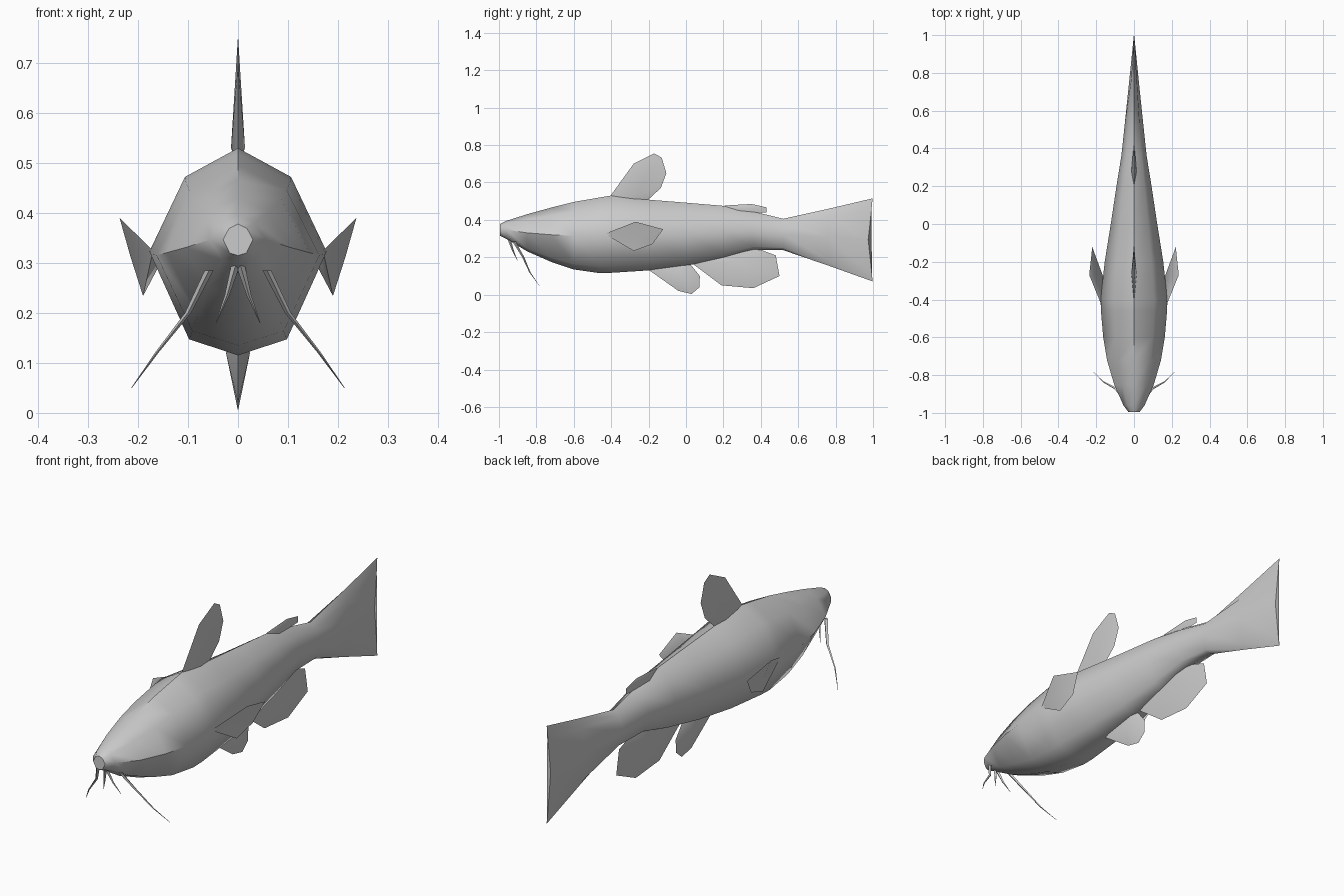
import bpy, bmesh
from mathutils import Vector

if "Cube" in bpy.data.objects:
    bpy.data.objects.remove(bpy.data.objects["Cube"])


def finish(name, bm, angle=0.9):
    bmesh.ops.recalc_face_normals(bm, faces=bm.faces)
    mesh = bpy.data.meshes.new(name)
    bm.to_mesh(mesh)
    bm.free()
    obj = bpy.data.objects.new(name, mesh)
    bpy.context.collection.objects.link(obj)
    bpy.ops.object.select_all(action='DESELECT')
    obj.select_set(True)
    bpy.context.view_layer.objects.active = obj
    bpy.ops.object.shade_smooth_by_angle(angle=angle)
    return obj


def loft(name, rings):
    """Skin closed rings of points and cap both ends."""
    bm = bmesh.new()
    vs = [[bm.verts.new(p) for p in r] for r in rings]
    n = len(vs[0])
    for a, b in zip(vs, vs[1:]):
        for i in range(n):
            j = (i + 1) % n
            bm.faces.new((a[i], a[j], b[j], b[i]))
    bm.faces.new(vs[0])
    bm.faces.new(vs[-1])
    return finish(name, bm)


def fin(name, outline, side_a, side_b):
    """Sharp-edged fin: the outline is fanned to a raised point on each side."""
    bm = bmesh.new()
    edge = [bm.verts.new(p) for p in outline]
    for apex in (bm.verts.new(side_a), bm.verts.new(side_b)):
        for i, v in enumerate(edge):
            bm.faces.new((v, edge[(i + 1) % len(edge)], apex))
    return finish(name, bm)


# Body and tail: eight-sided sections (y, top, bottom, half width)
SECTION = [(0, 1), (.6, .72), (1, 0), (.56, -.84), (0, -1),
           (-.56, -.84), (-1, 0), (-.6, .72)]
STATIONS = [(-.995, .378, .315, .03), (-.96, .395, .298, .056),
            (-.85, .43, .232, .105), (-.72, .466, .175, .143),
            (-.6, .496, .135, .163), (-.46, .52, .115, .175),
            (-.4, .53, .117, .177), (-.2, .508, .13, .155),
            (0, .492, .155, .123), (.2, .475, .195, .093),
            (.36, .445, .24, .067), (.52, .406, .238, .05),
            (.76, .459, .156, .025)]
rings = []
for y, top, bot, w in STATIONS:
    c, h = (top + bot) / 2, (top - bot) / 2
    rings.append([(w * sx, y, c + h * sz) for sx, sz in SECTION])
# Thin, slightly concave trailing edge
rings.append([(.003 * sx, .974 + .024 * abs(sz), .293 + .222 * sz)
              for sx, sz in SECTION])
loft("body_and_tail", rings)

# Fins on the centre line: outline (y, z), thickest point, half thickness
FINS = {
    "dorsal_fin": ([(-.41, .52), (-.28, .70), (-.17, .755), (-.13, .733),
                    (-.105, .65), (-.135, .57), (-.2, .51), (-.3, .49)],
                   (-.26, .53), .014),
    "adipose_fin": ([(.18, .465), (.21, .477), (.35, .485), (.43, .467),
                     (.43, .44), (.36, .437), (.4, .42), (.3, .42)],
                    (.28, .45), .014),
    "pelvic_fin": ([(-.21, .14), (-.04, .02), (.03, .004), (.072, .04),
                    (.074, .1), (.03, .155), (.0, .18)],
                   (-.03, .12), .024),
    "anal_fin": ([(.03, .17), (.19, .05), (.36, .035), (.5, .1),
                  (.48, .21), (.4, .24), (.34, .27), (.1, .2)],
                 (.26, .18), .024),
}
for name, (pts, (cy, cz), t) in FINS.items():
    fin(name, [(0, y, z) for y, z in pts], (t, cy, cz), (-t, cy, cz))

for s, side in ((1, "left"), (-1, "right")):
    # Pectoral fin flaring from the flank
    outline = [(.17, -.435, .325), (.237, -.27, .39), (.221, -.122, .35),
               (.2, -.18, .27), (.19, -.28, .234)]
    fin("pectoral_fin_" + side, [(s * x, y, z) for x, y, z in outline],
        (s * .215, -.25, .312), (s * .155, -.3, .3))

    # Whiskers: tapered four-sided tubes
    long_path = [(.058, -.92, .285), (.1, -.87, .2),
                 (.163, -.835, .12), (.213, -.785, .05)]
    short_path = [(.005, -.945, .295), (.022, -.925, .235), (.044, -.9, .18)]
    for label, path in (("long", long_path), ("short", short_path)):
        tube = []
        for i, p in enumerate(path):
            r = .008 * (1 - i / (len(path) - 1)) + .0008
            p = Vector((s * p[0], p[1], p[2]))
            tube.append([p + Vector(d) * r for d in
                         ((1, 0, 0), (0, 1, 0), (-1, 0, 0), (0, -1, 0))])
        loft(label + "_whisker_" + side, tube)
